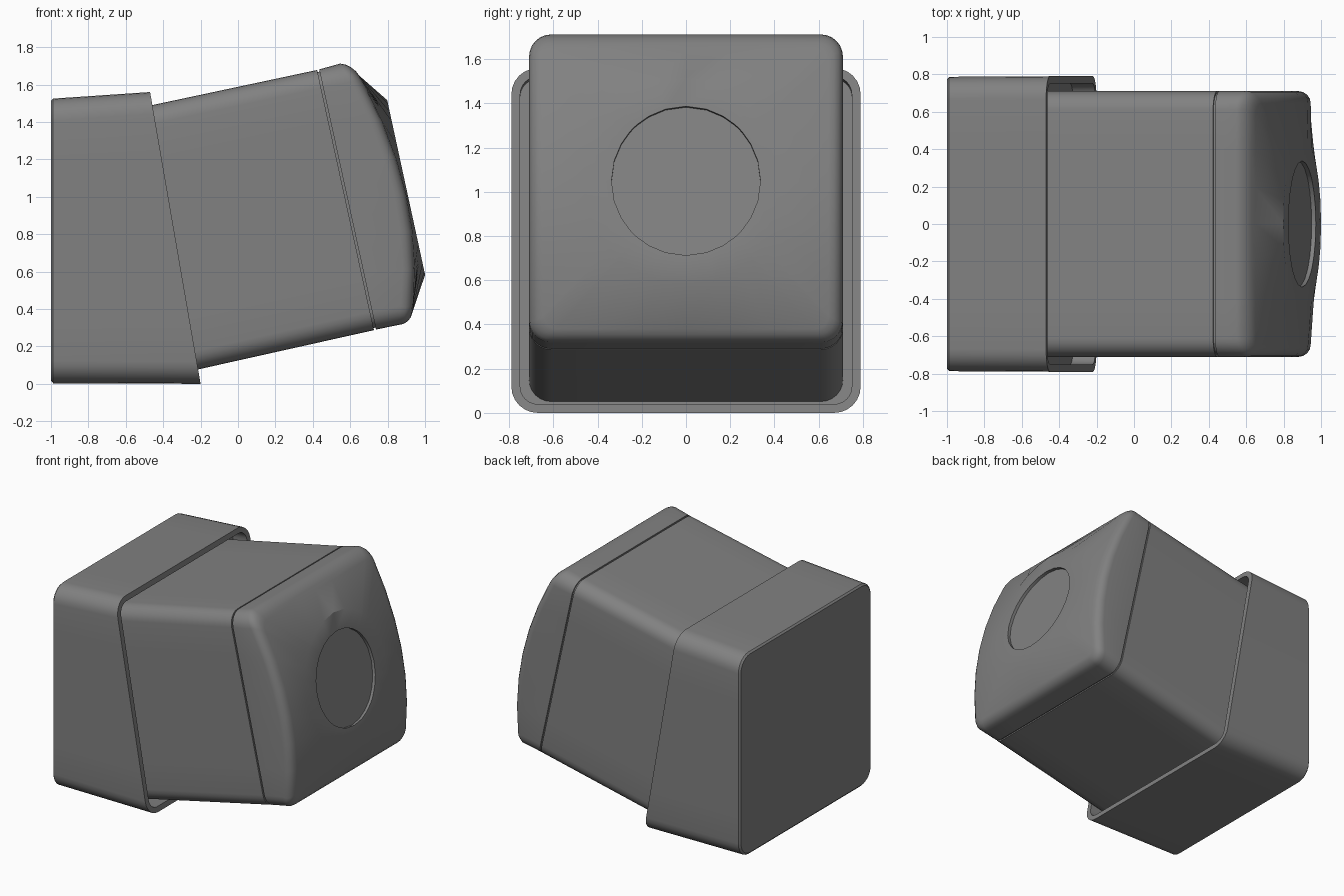
import bpy, bmesh, math

cube = bpy.data.objects.get("Cube")
if cube:
    bpy.data.objects.remove(cube, do_unlink=True)

grey = bpy.data.materials.new("mid grey")
grey.use_nodes = True
COLOUR = (0.22, 0.22, 0.22, 1)
grey.diffuse_color = COLOUR
grey.node_tree.nodes["Principled BSDF"].inputs["Base Color"].default_value = COLOUR

ARC, SIDE = 6, 6          # corner segments, straight-side segments


def outline(w, h, r):
    """Rounded rectangle in (u, v), counter-clockwise from the right side."""
    pts = []
    corners = [(1, 1), (-1, 1), (-1, -1), (1, -1)]
    for k, (sx, sy) in enumerate(corners):
        cx, cy = sx * (w - r), sy * (h - r)
        for i in range(ARC + 1):
            a = math.pi / 2 * (k + i / ARC)
            pts.append((cx + r * math.cos(a), cy + r * math.sin(a)))
        nx, ny = corners[(k + 1) % 4]
        a = math.pi / 2 * (k + 1)
        ex, ey = nx * (w - r) + r * math.cos(a), ny * (h - r) + r * math.sin(a)
        px, py = pts[-1]
        for i in range(1, SIDE):
            t = i / SIDE
            pts.append((px + (ex - px) * t, py + (ey - py) * t))
    return pts


def ring(bottom, top, w, r, inset=0):
    """Rounded section spanning two (x, z) points on the centre plane."""
    dx, dz = top[0] - bottom[0], top[1] - bottom[1]
    length = math.hypot(dx, dz)
    out = []
    for u, v in outline(w - inset, length / 2 - inset, max(r - inset, 0.01)):
        t = v / length + 0.5
        out.append((bottom[0] + dx * t, u, bottom[1] + dz * t))
    return out


def bowed_ring(z0, z1, w, r, inset, back):
    """Rounded section whose x follows the bowed front."""
    mid = (z0 + z1) / 2
    return [(0.945 - 0.27 * (mid + v - 0.6) ** 2 - back, u, mid + v)
            for u, v in outline(w - inset, (z1 - z0) / 2 - inset, r)]


def disc_ring(radius, depth=0):
    """Circle on the tilted lens plane, matched to the section points."""
    out = []
    for u, v in outline(0.7, 0.7, 0.1):
        a = math.atan2(v, u)
        z = radius * math.sin(a)
        out.append((0.899 - 0.217 * z - depth, radius * math.cos(a), 1.05 + z - 0.2 * depth))
    return out


def loft(name, rings):
    """Skin rings in order and cap both ends."""
    bm = bmesh.new()
    rows = [[bm.verts.new(p) for p in pts] for pts in rings]
    n = len(rows[0])
    for a, b in zip(rows, rows[1:]):
        for i in range(n):
            j = (i + 1) % n
            bm.faces.new((a[i], a[j], b[j], b[i]))
    bm.faces.new(rows[0])
    bm.faces.new(rows[-1])
    bmesh.ops.recalc_face_normals(bm, faces=bm.faces)
    mesh = bpy.data.meshes.new(name)
    bm.to_mesh(mesh)
    bm.free()
    mesh.materials.append(grey)
    obj = bpy.data.objects.new(name, mesh)
    bpy.context.collection.objects.link(obj)
    bpy.ops.object.select_all(action='DESELECT')
    obj.select_set(True)
    bpy.context.view_layer.objects.active = obj
    bpy.ops.object.shade_smooth_by_angle(angle=math.radians(32))
    return obj


# Rear shell with an open, slanted front lip and a shallow recess
loft("rear_shell", [
    ring((-1, 0.005), (-1, 1.525), 0.785, 0.12, 0.012),
    ring((-0.988, 0.003), (-0.988, 1.525), 0.787, 0.12),
    ring((-0.2, 0), (-0.47, 1.56), 0.79, 0.12),
    ring((-0.2, 0), (-0.47, 1.56), 0.79, 0.12, 0.04),
    ring((-0.32, 0), (-0.59, 1.55), 0.79, 0.12, 0.04),
])

# Tilted middle body
loft("middle_body", [
    ring((-0.335, 0.05), (-0.6, 1.46), 0.71, 0.1),
    ring((-0.2, 0.08), (-0.46, 1.49), 0.71, 0.1),
    ring((0.727, 0.287), (0.423, 1.678), 0.71, 0.1),
])

# Thin recessed seam between body and front cap
loft("seam_neck", [
    ring((0.72, 0.285), (0.416, 1.677), 0.71, 0.1, 0.012),
    ring((0.75, 0.292), (0.446, 1.684), 0.71, 0.1, 0.012),
])

# Bowed front cap blending into a flat round bezel with a sunken disc
fillet = 0.065
cap_rings = [ring((0.738, 0.29), (0.434, 1.681), 0.71, 0.1)]
for i in range(5):
    a = math.pi / 2 * i / 4
    cap_rings.append(bowed_ring(0.315, 1.712, 0.71, 0.1 - 0.04 * i / 4,
                                fillet * (1 - math.cos(a)),
                                fillet * (1 - math.sin(a))))
cap_rings += [disc_ring(0.467), disc_ring(0.337), disc_ring(0.337, 0.022)]
loft("front_cap", cap_rings)
